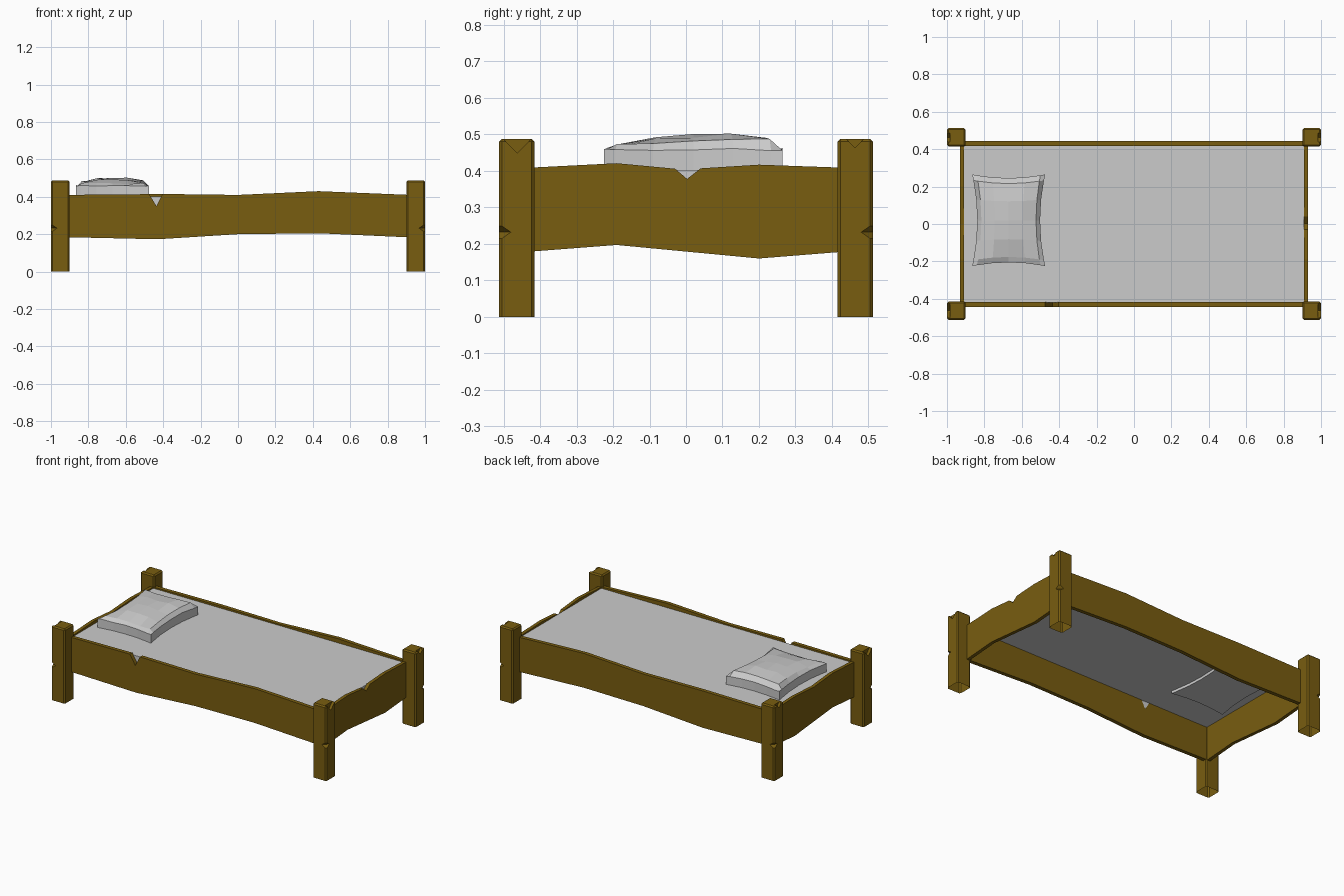
import bpy, bmesh, math, random
from mathutils import Matrix, Vector

if "Cube" in bpy.data.objects:
    bpy.data.objects.remove(bpy.data.objects["Cube"])

random.seed(4)
wood = bpy.data.materials.new("wood")
wood.diffuse_color = (0.19, 0.11, 0.005, 1)
wood.use_nodes = True
wood.node_tree.nodes["Principled BSDF"].inputs["Base Color"].default_value = wood.diffuse_color


def finish(name, bm, mat=None):
    bmesh.ops.recalc_face_normals(bm, faces=bm.faces)
    me = bpy.data.meshes.new(name)
    bm.to_mesh(me)
    bm.free()
    ob = bpy.data.objects.new(name, me)
    bpy.context.collection.objects.link(ob)
    if mat:
        me.materials.append(mat)
    return ob


def box(bm, lo, hi):
    lo, hi = Vector(lo), Vector(hi)
    m = Matrix.Translation((lo + hi) / 2) @ Matrix.Diagonal((*(hi - lo), 1))
    return bmesh.ops.create_cube(bm, size=1, matrix=m)


def drop_bottom(bm, z):
    low = [f for f in bm.faces if all(v.co.z < z + 1e-4 for v in f.verts)]
    bmesh.ops.delete(bm, geom=low, context='FACES_ONLY')


def cut(ob, loc, size, rot):
    # wedge-shaped chip taken out with a rotated cube
    bm = bmesh.new()
    bmesh.ops.create_cube(bm, size=1, matrix=Matrix.Translation(loc) @ rot @ Matrix.Diagonal((*size, 1)))
    cutter = finish("cutter", bm)
    cutter.hide_render = True
    mod = ob.modifiers.new("chip", 'BOOLEAN')
    mod.operation, mod.solver, mod.object = 'DIFFERENCE', 'EXACT', cutter
    bpy.context.view_layer.objects.active = ob
    bpy.ops.object.modifier_apply(modifier=mod.name)
    bpy.data.objects.remove(cutter)


# Corner posts: bevelled, chipped at the top and the outer corner, open below
def post(name, sx, sy):
    bm = bmesh.new()
    box(bm, (0.9, 0.415, 0), (1, 0.512, 0.488))
    edges = [e for e in bm.edges if max(v.co.z for v in e.verts) > 0.1]
    bmesh.ops.bevel(bm, geom=edges, offset=0.008, segments=1, affect='EDGES')
    bmesh.ops.scale(bm, vec=(sx, sy, 1), verts=bm.verts)
    ob = finish(name, bm, wood)
    corner = Matrix.Rotation(math.radians(45 * sx * sy), 4, 'Z') @ Matrix.Rotation(math.radians(45), 4, 'Y')
    cut(ob, (sx * 1.0, sy * 0.512, 0.232), (0.032, 0.2, 0.032), corner)
    tilt = Matrix.Rotation(math.radians(45), 4, 'X')
    depth = 0.055 if sy < 0 else 0.035
    cut(ob, (sx * 1.0, sy * 0.463, 0.488), (0.035, depth, depth), tilt)
    bm = bmesh.new()
    bm.from_mesh(ob.data)
    drop_bottom(bm, 0)
    bm.to_mesh(ob.data)
    bm.free()


for sx, side in ((-1, "left"), (1, "right")):
    for sy, end in ((-1, "front"), (1, "back")):
        post(f"{end}_{side}_post", sx, sy)


# Rails: wavy board outline, extruded to thickness
def rail(name, top, bottom, place, inner, outer):
    bm = bmesh.new()
    outline = top + bottom[::-1]
    a = [bm.verts.new(place(t, inner, z)) for t, z in outline]
    b = [bm.verts.new(place(t, outer, z)) for t, z in outline]
    bm.faces.new(a)
    bm.faces.new(b[::-1])
    n = len(outline)
    for i in range(n):
        bm.faces.new((a[i], b[i], b[(i + 1) % n], a[(i + 1) % n]))
    finish(name, bm, wood)


side_top = [(-0.92, 0.41), (-0.43, 0.415), (0, 0.41), (0.43, 0.43), (0.92, 0.41)]
side_notched = side_top[:1] + [(-0.475, 0.414), (-0.436, 0.35), (-0.403, 0.415)] + side_top[2:]
side_low = [(-0.92, 0.184), (-0.43, 0.173), (0, 0.2), (0.43, 0.205), (0.92, 0.183)]
end_top = [(-0.425, 0.409), (-0.19, 0.421), (0, 0.405), (0.2, 0.417), (0.425, 0.409)]
end_notched = end_top[:2] + [(-0.03, 0.406), (0.003, 0.378), (0.04, 0.407)] + end_top[3:]
end_low = [(-0.425, 0.179), (-0.19, 0.197), (0.2, 0.16), (0.425, 0.178)]


def along_x(t, d, z):
    return (t, d, z)


def along_y(t, d, z):
    return (d, t, z)


rail("front_rail", side_notched, side_low, along_x, -0.418, -0.443)
rail("back_rail", side_top, side_low, along_x, 0.418, 0.443)
rail("right_rail", end_notched, end_low, along_y, 0.908, 0.93)
rail("left_rail", end_top, end_low, along_y, -0.908, -0.93)

# Mattress, open underneath
bm = bmesh.new()
box(bm, (-0.909, -0.419, 0.26), (0.909, 0.419, 0.402))
drop_bottom(bm, 0.26)
finish("mattress", bm)

# Pillow: faceted grid with pinched sides, soft top and straight skirt
steps = [-1, -0.87, -0.45, 0, 0.45, 0.87, 1]
n = len(steps)
bm = bmesh.new()
grid = []
for i, u in enumerate(steps):
    row = []
    for j, v in enumerate(steps):
        x = -0.67 + 0.195 * u * (1 - 0.14 * (1 - v * v))
        y = 0.02 + 0.245 * v * (1 - 0.08 * (1 - u * u))
        ring = min(i, j, n - 1 - i, n - 1 - j)
        z = (0.459, 0.479, 0.494, 0.498)[ring] + 0.01 * v * (ring > 0) + random.uniform(-0.004, 0.004)
        row.append(bm.verts.new((x, y, z)))
    grid.append(row)
for i in range(n - 1):
    for j in range(n - 1):
        bm.faces.new((grid[i][j], grid[i + 1][j], grid[i + 1][j + 1], grid[i][j + 1]))
rim = [e for e in bm.edges if e.is_boundary]
ext = bmesh.ops.extrude_edge_only(bm, edges=rim)["geom"]
for g in ext:
    if isinstance(g, bmesh.types.BMVert):
        g.co.z = 0.385
bmesh.ops.holes_fill(bm, edges=[e for e in bm.edges if e.is_boundary])
finish("pillow", bm)
